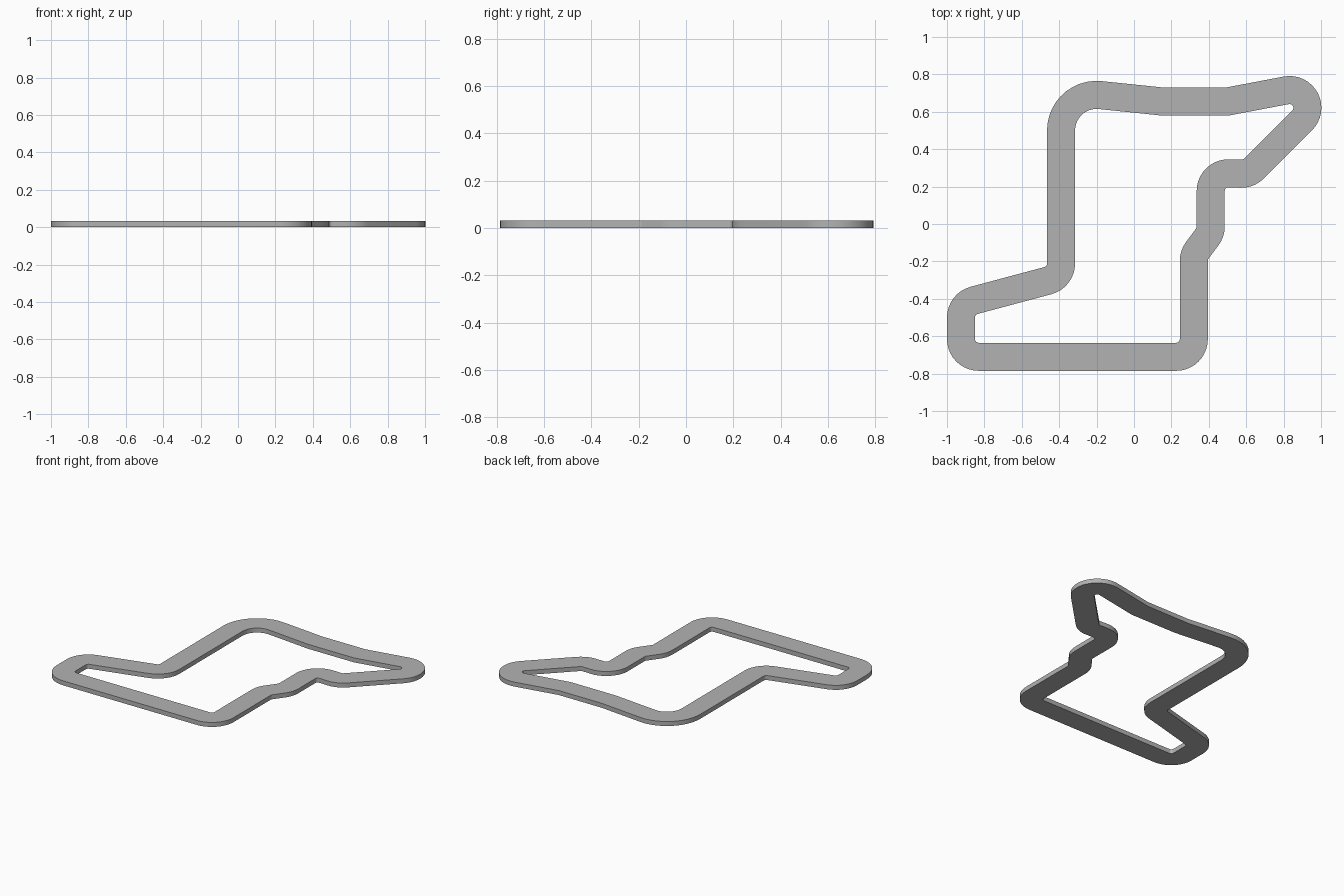
import bpy, bmesh, math
from mathutils import Vector

if "Cube" in bpy.data.objects:
    bpy.data.objects.remove(bpy.data.objects["Cube"])

WIDTH, HEIGHT = 0.15, 0.032
R = 0.095

# Track centreline corners, counter-clockwise: x, y, bend radius
CORNERS = [
    (-0.925, -0.71, R), (0.32, -0.71, R),
    (0.32, -0.165, R), (0.41, -0.045, R),
    (0.41, 0.275, R), (0.612, 0.267, R),
    (1.117, 0.772, R), (0.5, 0.655, 0), (0.15, 0.655, 0),
    (-0.39, 0.711, 0.19), (-0.39, -0.284, R), (-0.925, -0.427, R),
]


def edges_of_track():
    """Return matching left and right border points with rounded bends."""
    left, right = [], []
    n = len(CORNERS)
    h = WIDTH / 2
    for i, (x, y, r) in enumerate(CORNERS):
        p = Vector((x, y))
        d0 = (p - Vector(CORNERS[i - 1][:2])).normalized()
        d1 = (Vector(CORNERS[(i + 1) % n][:2]) - p).normalized()
        turn = math.atan2(d0.x * d1.y - d0.y * d1.x, d0.dot(d1))
        if r == 0:
            d = (d0 + d1).normalized()
            nrm = Vector((-d.y, d.x)) * (h / math.cos(turn / 2))
            left.append(p + nrm)
            right.append(p - nrm)
            continue
        side = math.copysign(1, turn)
        start = p - d0 * r * math.tan(abs(turn) / 2)
        centre = start + Vector((-d0.y, d0.x)) * r * side
        a0 = math.atan2(d0.y, d0.x)
        steps = max(4, round(abs(turn) / math.radians(9)))
        for k in range(steps + 1):
            a = a0 + turn * k / steps
            nrm = Vector((-math.sin(a), math.cos(a)))
            c = centre - nrm * r * side
            left.append(c + nrm * h)
            right.append(c - nrm * h)
    return left, right


# Flat closed ribbon raised to a slab
left, right = edges_of_track()
bm = bmesh.new()
rings = [[bm.verts.new((p.x, p.y, z)) for p in pts]
         for pts, z in ((right, 0), (right, HEIGHT), (left, HEIGHT), (left, 0))]
count = len(left)
for i in range(count):
    j = (i + 1) % count
    for k in range(4):
        a, b = rings[k], rings[(k + 1) % 4]
        bm.faces.new((a[i], a[j], b[j], b[i]))
bmesh.ops.recalc_face_normals(bm, faces=bm.faces)
mesh = bpy.data.meshes.new("track")
bm.to_mesh(mesh)
bm.free()

# Single grey colour
grey = bpy.data.materials.new("track grey")
grey.diffuse_color = (0.45, 0.45, 0.45, 1)
grey.use_nodes = True
grey.node_tree.nodes["Principled BSDF"].inputs["Base Color"].default_value = grey.diffuse_color
mesh.materials.append(grey)

track = bpy.data.objects.new("track", mesh)
bpy.context.collection.objects.link(track)
bpy.context.view_layer.objects.active = track
track.select_set(True)
bpy.ops.object.shade_smooth_by_angle(angle=math.radians(30))
